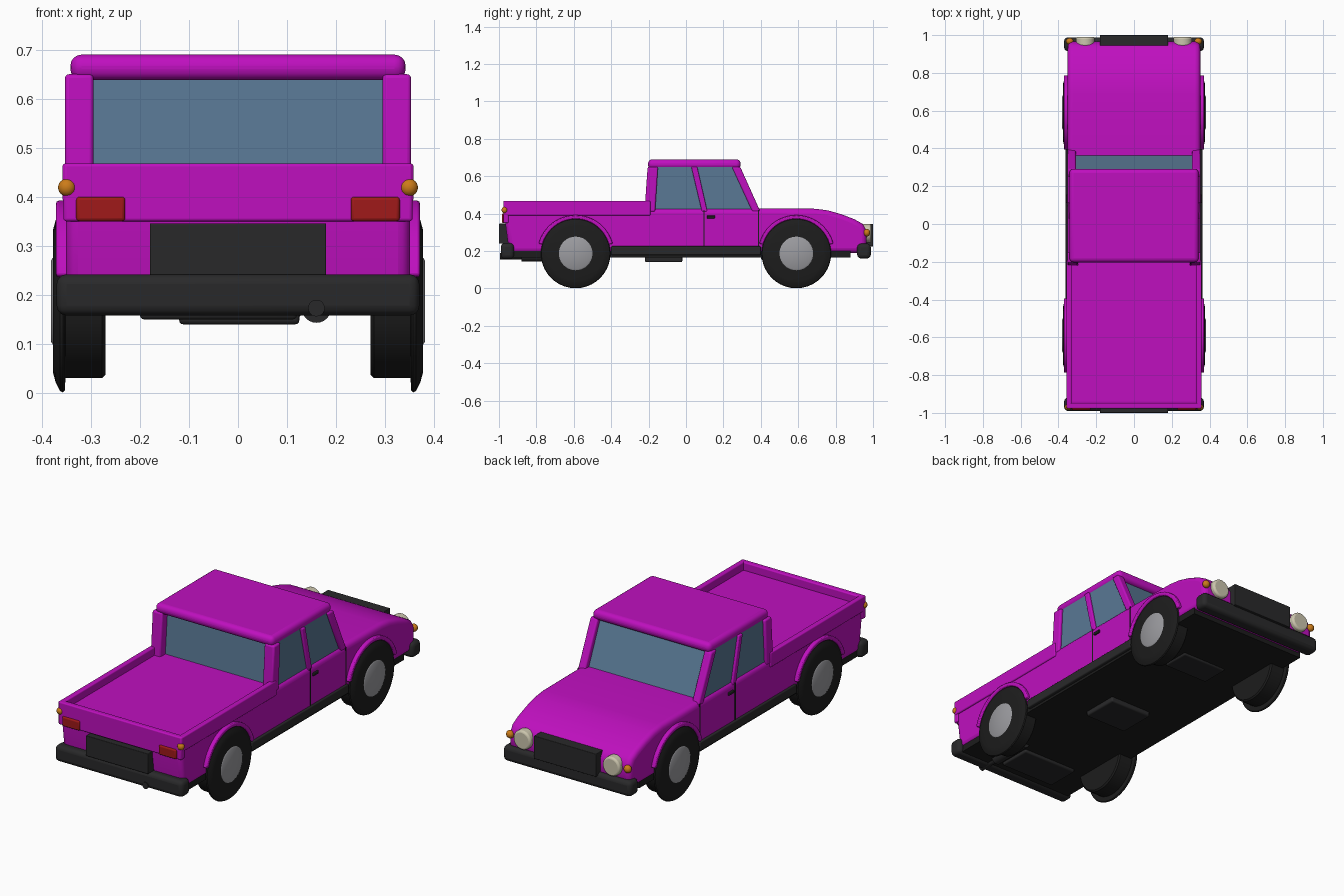
import bpy, bmesh
from math import sin, cos, pi, radians
from mathutils import Vector, Matrix

if "Cube" in bpy.data.objects:
    bpy.data.objects.remove(bpy.data.objects["Cube"])


def mat(name, rgb):
    m = bpy.data.materials.new(name)
    m.diffuse_color = (*rgb, 1)
    m.use_nodes = True
    m.node_tree.nodes["Principled BSDF"].inputs["Base Color"].default_value = m.diffuse_color
    return m


PAINT = mat("magenta_paint", (0.52, 0.005, 0.52))
GLASS = mat("window_blue", (0.10, 0.19, 0.30))
BLACK = mat("black_rubber", (0.012, 0.012, 0.012))
DARK = mat("dark_trim", (0.022, 0.022, 0.023))
RED = mat("tail_red", (0.35, 0.01, 0.01))
AMBER = mat("amber", (0.6, 0.2, 0.01))
CREAM = mat("lamp_cream", (0.6, 0.56, 0.42))
HUB = mat("hub_grey", (0.33, 0.33, 0.35))


def finish(bm, name, material, bevel=0, seg=3, mirror=False):
    bmesh.ops.recalc_face_normals(bm, faces=bm.faces)
    me = bpy.data.meshes.new(name)
    bm.to_mesh(me)
    bm.free()
    me.materials.append(material)
    ob = bpy.data.objects.new(name, me)
    bpy.context.collection.objects.link(ob)
    bpy.ops.object.select_all(action='DESELECT')
    ob.select_set(True)
    bpy.context.view_layer.objects.active = ob
    bpy.ops.object.shade_smooth_by_angle(angle=radians(35))
    if bevel:
        b = ob.modifiers.new("bevel", 'BEVEL')
        b.width, b.segments, b.limit_method = bevel, seg, 'ANGLE'
        b.angle_limit = radians(40)
    if mirror:
        ob.modifiers.new("mirror", 'MIRROR')
    return ob


def prism(name, pts, x0, x1, material, **kw):
    """Side profile (y, z) extruded from x0 to x1."""
    bm = bmesh.new()
    f = bm.faces.new([bm.verts.new((x0, y, z)) for y, z in pts])
    ext = bmesh.ops.extrude_face_region(bm, geom=[f])
    vs = [v for v in ext['geom'] if isinstance(v, bmesh.types.BMVert)]
    bmesh.ops.translate(bm, vec=(x1 - x0, 0, 0), verts=vs)
    return finish(bm, name, material, **kw)


def box(name, x, y, z, material, **kw):
    return prism(name, [(y[0], z[0]), (y[1], z[0]), (y[1], z[1]), (y[0], z[1])],
                 x[0], x[1], material, **kw)


def ball(name, loc, size, material, tilt=0):
    bm = bmesh.new()
    bmesh.ops.create_uvsphere(bm, u_segments=24, v_segments=12, radius=1)
    bm.transform(Matrix.Translation(loc) @ Matrix.Rotation(tilt, 4, 'X')
                 @ Matrix.Diagonal((*size, 1)))
    finish(bm, name, material, mirror=True)


def lathe(name, prof, y, z, material):
    """Profile (x, radius) spun round an axle along x."""
    bm = bmesh.new()
    vs = [bm.verts.new((x, y, z + r)) for x, r in prof]
    es = [bm.edges.new(p) for p in zip(vs, vs[1:])]
    bmesh.ops.spin(bm, geom=vs + es, cent=(0, y, z), axis=(1, 0, 0),
                   angle=2 * pi, steps=40, use_merge=True)
    bmesh.ops.remove_doubles(bm, verts=bm.verts, dist=1e-5)
    finish(bm, name, material, mirror=True)


# Lower body with sloping nose
prism("body", [(-0.945, 0.19), (0.945, 0.19), (0.965, 0.24), (0.965, 0.31),
               (0.945, 0.345), (0.90, 0.37), (0.83, 0.397), (0.76, 0.417), (0.69, 0.426),
               (0.38, 0.428), (-0.965, 0.428), (-0.965, 0.34)],
      -0.351, 0.351, PAINT, bevel=0.025, seg=4)

# Cargo bed rim
box("bed_side_rail", (0.33, 0.358), (-0.975, -0.19), (0.39, 0.468), PAINT, bevel=0.006, mirror=True)
box("tailgate_rail", (-0.356, 0.356), (-0.977, -0.948), (0.35, 0.468), PAINT, bevel=0.006)

# Cab: glass block, pillars, roof
prism("side_glass", [(-0.18, 0.41), (0.37, 0.41), (0.262, 0.655), (-0.16, 0.655)],
      -0.338, 0.338, GLASS)
prism("rear_pillar", [(-0.222, 0.41), (-0.165, 0.41), (-0.15, 0.65), (-0.205, 0.65)],
      0.295, 0.353, PAINT, bevel=0.008, mirror=True)
prism("middle_pillar", [(0.085, 0.41), (0.115, 0.41), (0.06, 0.65), (0.028, 0.65)],
      0.325, 0.35, PAINT, bevel=0.005, mirror=True)
prism("front_pillar", [(0.355, 0.41), (0.398, 0.41), (0.29, 0.65), (0.245, 0.65)],
      0.308, 0.351, PAINT, bevel=0.008, mirror=True)
box("roof", (-0.342, 0.342), (-0.203, 0.292), (0.638, 0.69), PAINT, bevel=0.023, seg=4)

# Wheels and arch flares
for end, y in (("tail", -0.59), ("nose", 0.59)):
    zc = 0.187
    lathe(end + "_tyre", [(0.27, 0), (0.27, 0.15), (0.277, 0.157), (0.352, 0.157),
                          (0.353, 0.182), (0.357, 0.186), (0.363, 0.183), (0.372, 0.165),
                          (0.377, 0.147), (0.377, 0)], y, zc, BLACK)
    lathe(end + "_hub", [(0.36, 0.09), (0.377, 0.09), (0.381, 0.083), (0.381, 0)], y, zc, HUB)
    angs = [radians(15 + 150 * i / 24) for i in range(25)]
    arc = [(y + 0.205 * cos(a), zc + 0.205 * sin(a)) for a in angs]
    arc += [(y + 0.184 * cos(a), zc + 0.184 * sin(a)) for a in reversed(angs)]
    prism(end + "_arch", arc, 0.335, 0.371, PAINT, bevel=0.005, seg=2, mirror=True)

# Underside, sills and exhaust
box("floor_pan", (-0.345, 0.345), (-0.93, 0.88), (0.165, 0.21), BLACK)
box("sill", (0.32, 0.362), (-0.4, 0.4), (0.178, 0.226), DARK, bevel=0.006, mirror=True)
box("fuel_tank", (-0.12, 0.125), (-0.22, -0.02), (0.14, 0.18), DARK, bevel=0.008)
box("rear_skid", (-0.2, 0.12), (-0.88, -0.7), (0.15, 0.18), DARK, bevel=0.008)
box("front_skid", (-0.13, 0.13), (0.4, 0.55), (0.155, 0.18), DARK, bevel=0.008)
bm = bmesh.new()
bmesh.ops.create_cone(bm, cap_ends=True, segments=24, radius1=0.017, radius2=0.017, depth=0.2,
                      matrix=Matrix.Translation((0.16, -0.895, 0.173)) @ Matrix.Rotation(pi / 2, 4, 'X'))
finish(bm, "exhaust_pipe", DARK)
bm = bmesh.new()
bmesh.ops.create_cone(bm, cap_ends=True, segments=24, radius1=0.03, radius2=0.03, depth=0.22,
                      matrix=Matrix.Translation((0.16, -0.77, 0.173)) @ Matrix.Rotation(pi / 2, 4, 'X'))
finish(bm, "silencer", DARK)

# Bumpers and plates
box("tail_bumper", (-0.37, 0.37), (-0.99, -0.92), (0.158, 0.242), DARK, bevel=0.02)
box("nose_bumper", (-0.37, 0.37), (0.915, 0.988), (0.16, 0.24), DARK, bevel=0.02)
box("tail_plate", (-0.18, 0.18), (-1.0, -0.94), (0.24, 0.346), DARK, bevel=0.003)
box("nose_grille", (-0.18, 0.18), (0.94, 1.0), (0.225, 0.345), DARK, bevel=0.003)

# Lamps
box("tail_lamp", (0.23, 0.33), (-0.985, -0.94), (0.35, 0.4), RED, bevel=0.007, mirror=True)
lamp = [(0.045, 0.0), (0.05, 0.0)]
bm = bmesh.new()
bmesh.ops.create_cone(bm, cap_ends=True, segments=32, radius1=0.05, radius2=0.05, depth=0.05,
                      matrix=Matrix.Translation((0.258, 0.965, 0.295)) @ Matrix.Rotation(pi / 2, 4, 'X'))
finish(bm, "headlamp", CREAM, bevel=0.01, mirror=True)
ball("nose_indicator", (0.34, 0.967, 0.298), (0.02, 0.018, 0.02), AMBER)
ball("tail_indicator", (0.349, -0.97, 0.419), (0.018, 0.016, 0.018), AMBER)

# Door seams and handles
box("door_seam_middle", (0.34, 0.353), (0.093, 0.1), (0.226, 0.42), BLACK, mirror=True)
box("door_seam_front", (0.34, 0.353), (0.385, 0.391), (0.226, 0.42), BLACK, mirror=True)
box("door_handle", (0.34, 0.36), (0.112, 0.155), (0.374, 0.39), BLACK, bevel=0.004, mirror=True)
